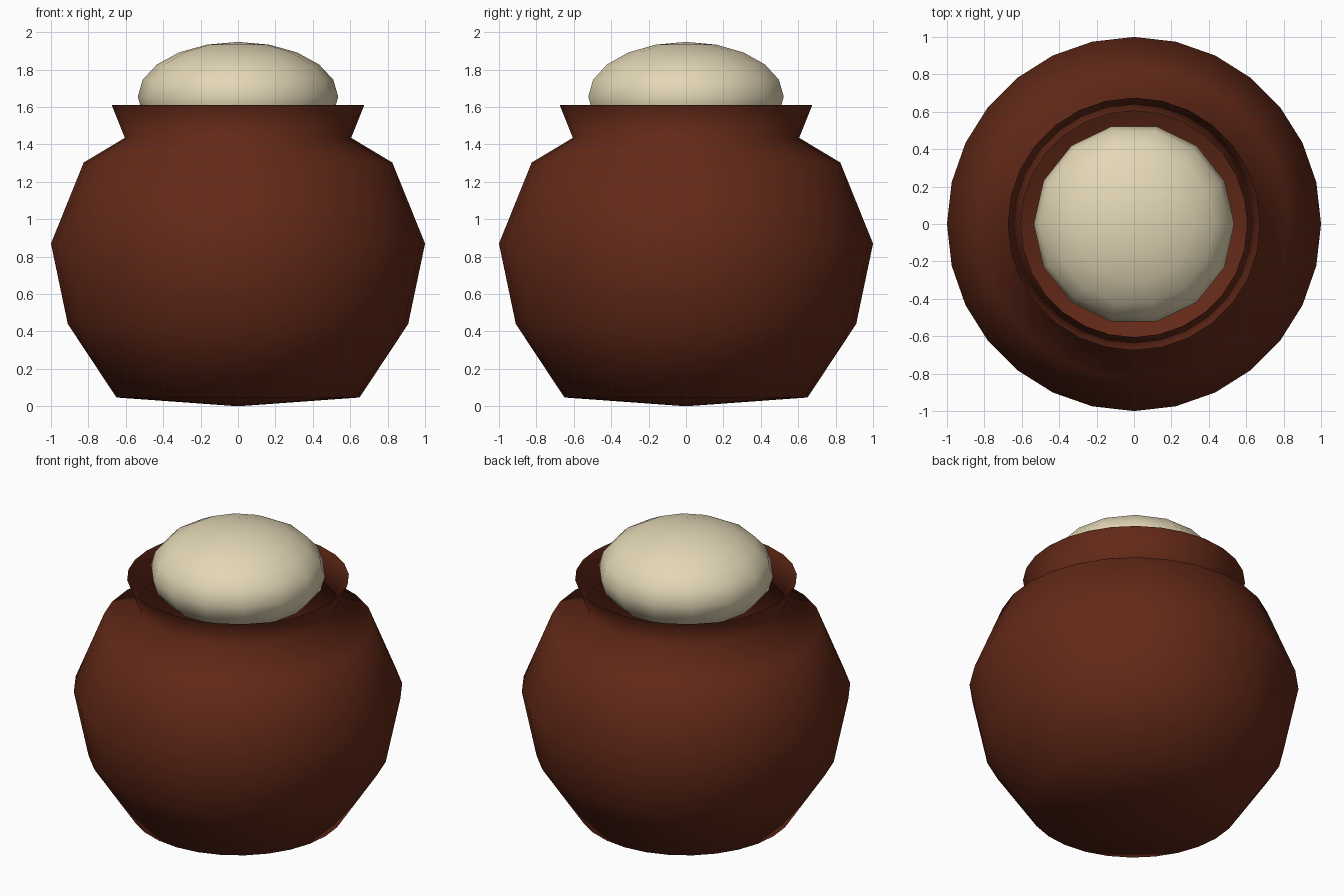
import bpy, bmesh, math

if "Cube" in bpy.data.objects:
    bpy.data.objects.remove(bpy.data.objects["Cube"])


def material(name, color):
    m = bpy.data.materials.new(name)
    m.diffuse_color = (*color, 1)
    m.use_nodes = True
    m.node_tree.nodes["Principled BSDF"].inputs["Base Color"].default_value = m.diffuse_color
    return m


def lathe(name, profile, sides, mat):
    """Revolve (radius, z) points around z; radius 0 makes a pole."""
    bm = bmesh.new()
    rings = []
    for r, z in profile:
        if r == 0:
            rings.append([bm.verts.new((0, 0, z))] * sides)
        else:
            angles = [2 * math.pi * i / sides for i in range(sides)]
            rings.append([bm.verts.new((r * math.cos(a), r * math.sin(a), z)) for a in angles])
    for low, high in zip(rings, rings[1:]):
        for i in range(sides):
            j = (i + 1) % sides
            corners = [low[i], low[j], high[j], high[i]]
            f = bm.faces.new(list(dict.fromkeys(corners)))
            f.smooth = True
    mesh = bpy.data.meshes.new(name)
    bm.to_mesh(mesh)
    bm.free()
    mesh.materials.append(mat)
    obj = bpy.data.objects.new(name, mesh)
    bpy.context.collection.objects.link(obj)
    return obj


brown = material("brown_clay", (0.125, 0.022, 0.009))
cream = material("cream", (0.77, 0.68, 0.47))

# open thin-walled pot with flared rim
lathe("pot", [(0, 0), (0.65, 0.047), (0.91, 0.44), (1.0, 0.87),
              (0.825, 1.303), (0.605, 1.435), (0.675, 1.61)], 28, brown)

# flattened round stopper sitting in the mouth
stopper = []
for k in range(11):
    a = math.radians(-90 + 18 * k)
    r = 0 if k in (0, 10) else 0.536 * math.cos(a)
    stopper.append((r, 1.655 + 0.293 * math.sin(a)))
lathe("stopper", stopper, 14, cream)
